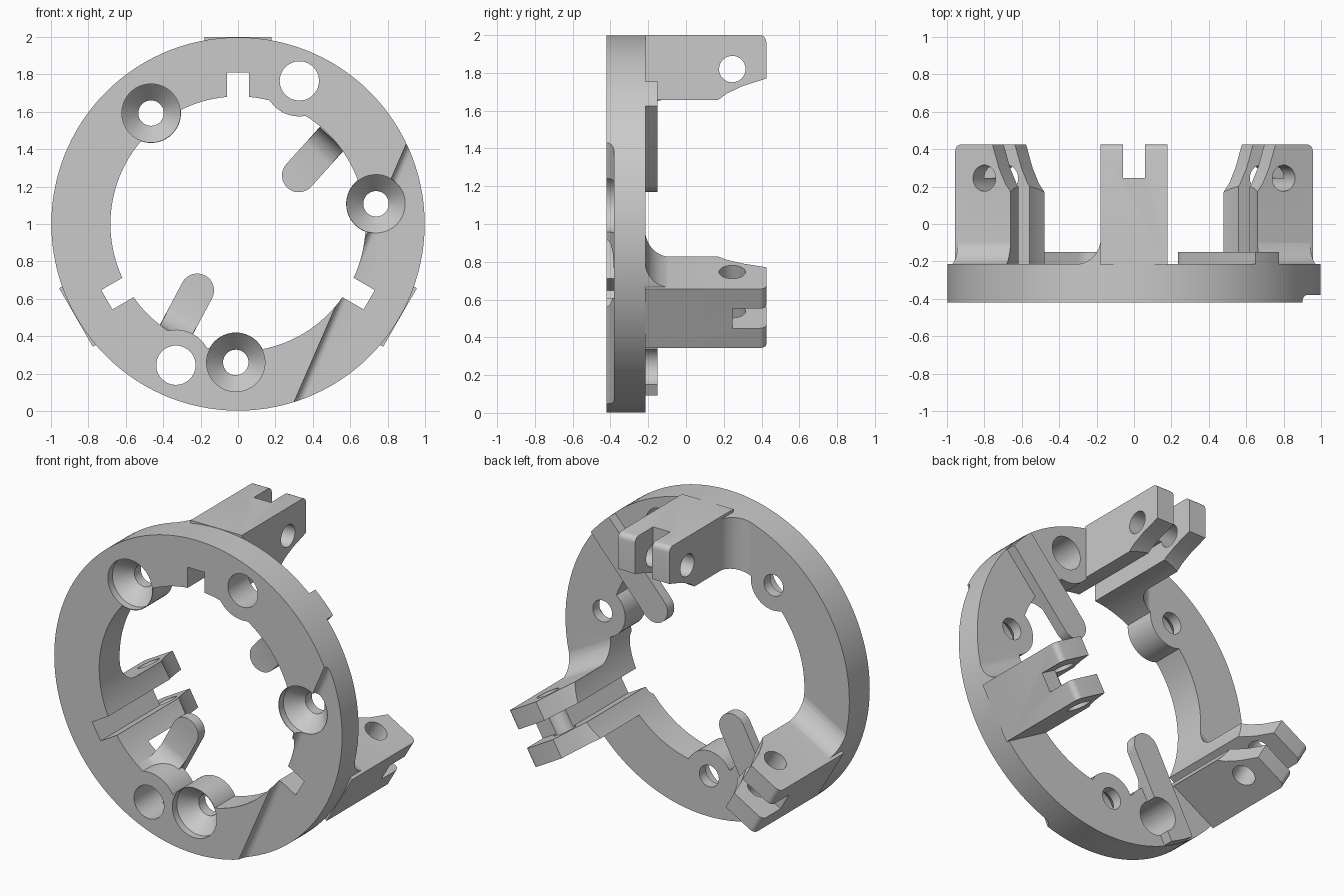
import bpy, bmesh
from math import sin, cos, radians
from mathutils import Vector

if "Cube" in bpy.data.objects:
    bpy.data.objects.remove(bpy.data.objects["Cube"])

grey = bpy.data.materials.new("light_grey")
grey.use_nodes = True
COLOUR = (0.59, 0.59, 0.59, 1)
grey.diffuse_color = COLOUR
grey.node_tree.nodes["Principled BSDF"].inputs["Base Color"].default_value = COLOUR

X, Y, Z = Vector((1, 0, 0)), Vector((0, 1, 0)), Vector((0, 0, 1))
CENTRE = Vector((0, 0, 1))
FRONT, BACK, TIP, BAR_TOP = -0.42, -0.215, 0.425, -0.15
RIM, BORE = 0.998, 0.682


def direction(deg):
    return X * cos(radians(deg)) + Z * sin(radians(deg))


def arc(cx, cy, r, start, end, n=8):
    return [(cx + r * cos(radians(start + (end - start) * i / n)),
             cy + r * sin(radians(start + (end - start) * i / n))) for i in range(n + 1)]


def circle(r, n=48, cx=0, cy=0, phase=2):
    return arc(cx, cy, r, phase, phase + 360, n)[:-1]


def prism(name, pts, levels, e1=X, e2=Z, e3=Y, origin=CENTRE):
    """Loft a 2D outline along e3 through (distance, scale) levels."""
    bm = bmesh.new()
    rings = [[bm.verts.new(origin + e1 * a * k + e2 * b * k + e3 * t) for a, b in pts]
             for t, k in levels]
    bm.faces.new(rings[0])
    bm.faces.new(rings[-1])
    for low, high in zip(rings, rings[1:]):
        for i in range(len(pts)):
            j = (i + 1) % len(pts)
            bm.faces.new((low[i], low[j], high[j], high[i]))
    bmesh.ops.recalc_face_normals(bm, faces=bm.faces)
    mesh = bpy.data.meshes.new(name)
    bm.to_mesh(mesh)
    bm.free()
    mesh.materials.append(grey)
    ob = bpy.data.objects.new(name, mesh)
    bpy.context.collection.objects.link(ob)
    return ob


def span(lo, hi):
    return [(lo, 1), (hi, 1)]


def combine(target, tool, operation):
    mod = target.modifiers.new("combine", "BOOLEAN")
    mod.operation, mod.solver, mod.object = operation, "EXACT", tool
    mod.use_hole_tolerant = True
    bpy.context.view_layer.objects.active = target
    bpy.ops.object.modifier_apply(modifier=mod.name)
    bpy.data.objects.remove(tool)


def add(tool):
    combine(body, tool, "UNION")


def cut(tool):
    combine(body, tool, "DIFFERENCE")


# Oversize blank with the bracket fillets, trimmed to the rim in one go
body = prism("mounting_ring", circle(1.1, 60), span(FRONT, BACK))
brackets = [(90, 1), (210, -1), (330, 1)]
for deg, side in brackets:
    fillet = [(0.15, -0.077), (0.15, -0.24), (0.318, -0.24)] + arc(0.318, -0.077, 0.14, 270, 180)
    add(prism("bracket_fillet", fillet, span(0.6, 1.05), direction(deg + 90) * side, Y, direction(deg)))
combine(body, prism("rim", circle(RIM, 120, phase=0), span(-1, 1)), "INTERSECT")

# Three rearward brackets, then the central bore
foot = BACK - 0.003
bracket_side = ([(0.6, foot), (1.0, foot)] + arc(0.965, TIP - 0.035, 0.035, 0, 90, 5)
                + [(0.77, TIP), (0.73, 0.3), (0.69, 0.215), (0.645, 0.155), (0.6, 0.155)])
for deg, side in brackets:
    add(prism("bracket", bracket_side, span(-0.18, 0.18), direction(deg), Y, direction(deg + 90)))
cut(prism("bore", circle(BORE, 120, phase=1.3), span(-1, 1)))

# Grooves with fork slots, and pin holes of the brackets
slot = [(0.5, -1), (0.81, -1), (0.81, 0.245), (1.2, 0.245), (1.2, 1), (0.5, 1)]
for deg, side in brackets:
    out, along = direction(deg), direction(deg + 90)
    cut(prism("fork_slot", slot, span(-0.06, 0.06), out, Y, along))
    cut(prism("pin_hole", circle(0.07, 32, 0.82, 0.245), span(-0.3, 0.3), out, Y, along))

# Bosses around the screw holes and plain holes
screw_holes = [(-0.465, 0.593), (0.738, 0.108), (-0.012, -0.74)]
plain_holes = [(0.328, 0.765, 247), (-0.332, -0.755, 66)]
for x, z in screw_holes:
    add(prism("screw_boss", circle(0.16), span(FRONT, BACK), origin=CENTRE + X * x + Z * z))
for x, z, inward in plain_holes:
    add(prism("plain_boss", arc(0, 0, 0.19, inward - 90, inward + 90, 24), span(FRONT, BACK),
              origin=CENTRE + X * x + Z * z))

# Fingers: rounded bars on the back, filleted into the ring wall
for x, z, deg in [(0.325, 0.26, 48), (-0.218, -0.355, 242)]:
    run, across = direction(deg), direction(deg + 90)
    tip = CENTRE + X * x + Z * z
    outline = arc(0, 0, 0.09, 90, 270, 16) + [(0.9, -0.09), (0.9, 0.09)]
    finger = prism("finger", outline, span(foot, BAR_TOP), run, across, Y, tip)
    combine(finger, prism("finger_end", circle(RIM - 0.003, 120), span(-1, 1)), "INTERSECT")
    add(finger)
    web = arc(0.125, -0.355, 0.14, 90, 0) + [(0.36, -0.355), (0.36, -0.19), (0.125, -0.19)]
    add(prism("finger_fillet", web, span(-0.088, 0.088), run, Y, across, tip))

# Shallow recess with a filleted step on the front
step = 0.654
recess = [(step, -0.6)] + arc(step + 0.04, FRONT, 0.04, 180, 90, 5) + [(1.2, FRONT + 0.04), (1.2, -0.6)]
cut(prism("front_recess", recess, span(-1.2, 1.2), direction(-23.5), Y, direction(66.5)))

# Countersunk and plain holes
countersink = [(-0.6, 1), (-0.375, 1), (-0.28, 0.436), (0, 0.436)]
for x, z in screw_holes:
    cut(prism("countersink", circle(0.156), countersink, origin=CENTRE + X * x + Z * z))
for x, z, inward in plain_holes:
    cut(prism("plain_hole", circle(0.105), span(-0.6, 0), origin=CENTRE + X * x + Z * z))

# Smooth the round walls, keep the edges crisp
bpy.ops.object.select_all(action="DESELECT")
body.select_set(True)
bpy.context.view_layer.objects.active = body
bpy.ops.object.shade_smooth_by_angle(angle=radians(30))
